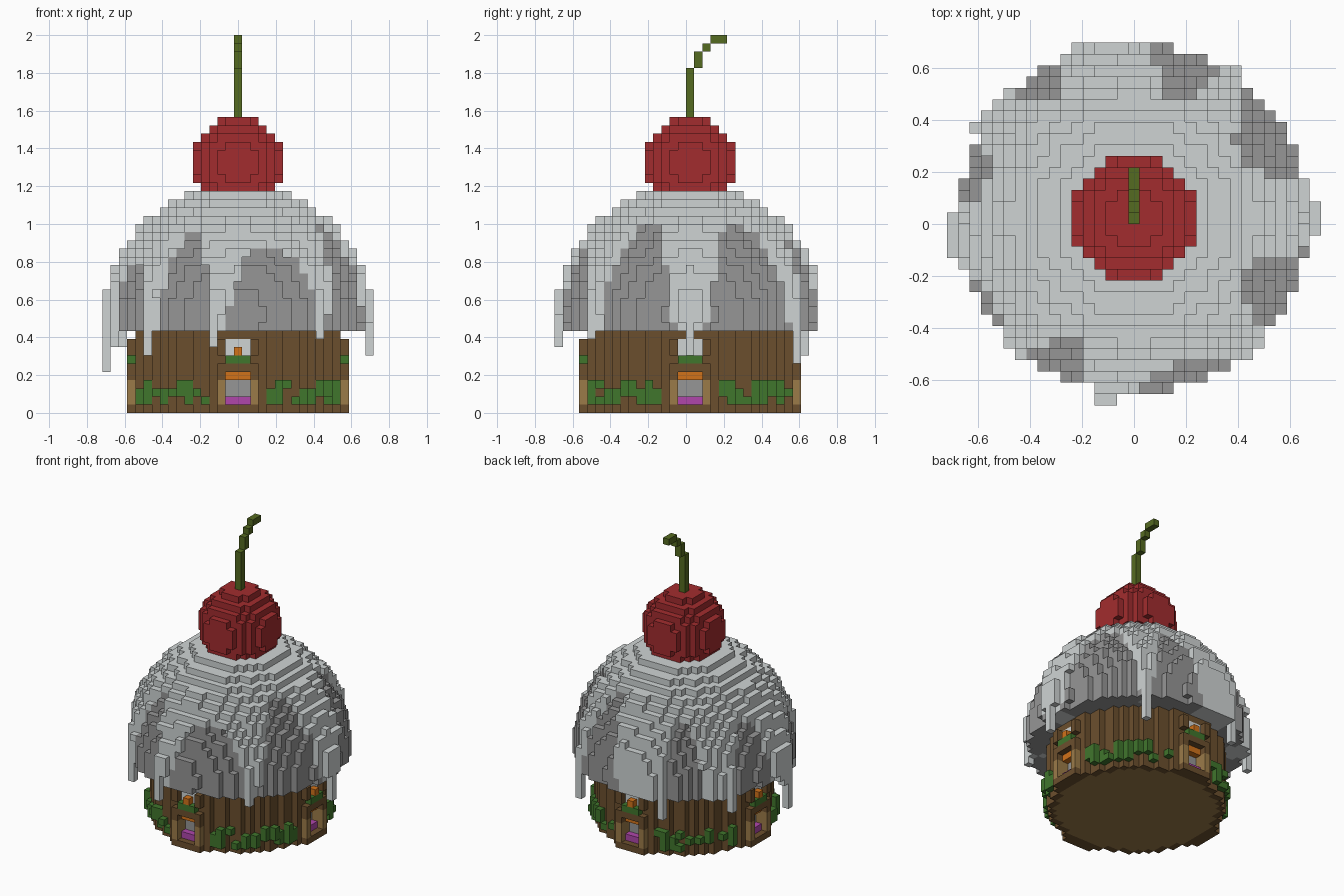
import bpy, bmesh, math, random
from mathutils import Vector

cube = bpy.data.objects.get("Cube")
if cube:
    bpy.data.objects.remove(cube, do_unlink=True)

random.seed(4)
V = 2 / 46  # block size


def srgb(r, g, b):
    return tuple((c / 255) ** 2.2 for c in (r, g, b)) + (1.0,)


COLOURS = {
    "icing_white": srgb(206, 211, 211),
    "cake_grey": srgb(149, 149, 149),
    "cherry_red": srgb(161, 48, 50),
    "stem_olive": srgb(86, 106, 38),
    "wall_brown": srgb(107, 80, 49),
    "leaf_green": srgb(66, 117, 48),
    "frame_tan": srgb(154, 122, 74),
    "warm_orange": srgb(208, 114, 32),
    "mat_purple": srgb(174, 72, 170),
}


def make_material(name, colour):
    mat = bpy.data.materials.new(name)
    mat.use_nodes = True
    mat.diffuse_color = colour
    bsdf = mat.node_tree.nodes["Principled BSDF"]
    bsdf.inputs["Base Color"].default_value = colour
    bsdf.inputs["Roughness"].default_value = 0.9
    return mat


MATERIALS = {n: make_material(n, c) for n, c in COLOURS.items()}
blocks = {}  # grid position -> (part, colour)


def put(x, y, z, part, colour):
    blocks[(x, y, z)] = (part, colour)


def disc(radius):
    r = int(radius) + 1
    return [(x, y) for x in range(-r, r + 1) for y in range(-r, r + 1)
            if x * x + y * y <= radius * radius]


# Round wall with a plank floor inside it
for x, y in disc(12.5):
    for z in range(10):
        put(x, y, z, "round_wall", "wall_brown")
for x, y in disc(11.6):
    put(x, y, 0, "floor", "frame_tan")

# Leaves around the foot of the wall
for x, y in disc(13.3):
    if x * x + y * y > 156 and min(abs(x), abs(y)) > 2:
        for z, chance in ((1, 0.55), (2, 0.7), (3, 0.3)):
            if random.random() < chance:
                put(x, y, z, "foot_leaves", "leaf_green")

# Four doorways with a window above each
TURNS = (lambda a, d: (a, -d), lambda a, d: (d, a),
         lambda a, d: (-a, d), lambda a, d: (-d, -a))
for turn in TURNS:
    def row(cols, depth, heights, part, colour):
        for a in cols:
            for z in heights:
                put(*turn(a, depth), z, part, colour)

    middle, sides = (-1, 0, 1), (-2, 2)
    for a in middle:
        for z in (1, 2, 3):
            blocks.pop((*turn(a, 12), z), None)
    row(range(-2, 3), 13, [0], "door_step", "wall_brown")
    row(sides, 13, [1, 2, 3], "door_posts", "frame_tan")
    row(sides, 12, [1, 2, 3], "door_posts", "frame_tan")
    row(middle, 11, [2, 3], "doors", "cake_grey")
    row(middle, 12, [1], "door_mats", "mat_purple")
    row(middle, 12, [4], "door_lintels", "warm_orange")
    row(sides, 13, [4, 5, 7, 8], "window_frames", "wall_brown")
    row(middle, 13, [5], "window_frames", "wall_brown")
    row(middle, 13, [6], "window_planters", "leaf_green")
    row(middle, 12, [7, 8], "windows", "icing_white")
    row([0], 13, [7], "window_lamps", "warm_orange")

# Arched gaps in the icing: start angle, end angle, peak height
ARCHES = [(228, 259, 22), (264, 311, 20.5), (314, 353, 23.5), (7, 54, 23.5),
          (57, 87, 23.5), (113, 137, 21), (151, 178, 20.5), (195, 225, 18.5)]


def arch_height(x, y):
    angle = math.degrees(math.atan2(y, x)) % 360
    for start, end, peak in ARCHES:
        if start < angle < end:
            u = (2 * angle - start - end) / (end - start)
            return 10 + (peak - 10) * (1 - abs(u) ** 3)
    return 10


# Dome: a grey core under a white shell with arched gaps
for z in range(10, 27):
    dz2 = (z + 0.5 - 12) ** 2
    core = 15.35 ** 2 - dz2
    for x, y in disc(math.sqrt(16 ** 2 - dz2)):
        iced = z + 0.5 > arch_height(x, y)
        if iced:
            put(x, y, z, "icing", "icing_white")
        elif x * x + y * y <= core:
            put(x, y, z, "cake_dome", "cake_grey")

# Icing drips: x, y, lowest block, top
DRIPS = [(-3, -16, 8, 15), (-2, -16, 12, 15), (-11, -11, 7, 15),
         (10, -12, 9, 15), (16, 0, 7, 15), (16, -1, 11, 15), (16, 1, 11, 15),
         (9, 13, 6, 14), (-16, -3, 5, 15), (-16, -2, 9, 15), (-16, -1, 10, 15),
         (-16, 0, 11, 15), (-15, -4, 8, 15), (-14, 8, 8, 15), (-6, 14, 7, 15)]
for x, y, low, top in DRIPS:
    for z in range(low, top):
        put(x, y, z, "icing_drips", "icing_white")

# Cherry
for z in range(27, 36):
    for x, y in disc(math.sqrt(30.1 - (z - 30) ** 2)):
        put(x, y, z, "cherry", "cherry_red")

# Bent stem
for y, low, top in ((0, 36, 42), (1, 42, 44), (2, 44, 45), (3, 45, 46), (4, 45, 46)):
    for z in range(low, top):
        put(0, y, z, "cherry_stem", "stem_olive")

# Turn each part into a mesh of its exposed block faces
AXES = [Vector(a) for a in ((1, 0, 0), (0, 1, 0), (0, 0, 1))]


def build_part(part):
    cells = {p: c for p, (n, c) in blocks.items() if n == part}
    names = sorted(set(cells.values()))
    bm = bmesh.new()
    verts = {}

    def vert(corner):
        key = tuple(round(c * 2) for c in corner)
        if key not in verts:
            verts[key] = bm.verts.new((corner[0] * V, (corner[1] + 0.5) * V,
                                       (corner[2] + 0.5) * V))
        return verts[key]

    for pos, colour in cells.items():
        centre = Vector(pos)
        for i in range(3):
            for sign in (-1, 1):
                n = AXES[i] * sign
                if tuple(int(c) for c in centre + n) in blocks:
                    continue
                s, t = AXES[(i + 1) % 3] / 2, AXES[(i + 2) % 3] / 2 * sign
                mid = centre + n / 2
                face = bm.faces.new([vert(mid - s - t), vert(mid + s - t),
                                     vert(mid + s + t), vert(mid - s + t)])
                face.material_index = names.index(colour)
    mesh = bpy.data.meshes.new(part)
    bm.to_mesh(mesh)
    bm.free()
    for name in names:
        mesh.materials.append(MATERIALS[name])
    bpy.context.collection.objects.link(bpy.data.objects.new(part, mesh))


for part in sorted({n for n, _ in blocks.values()}):
    build_part(part)
